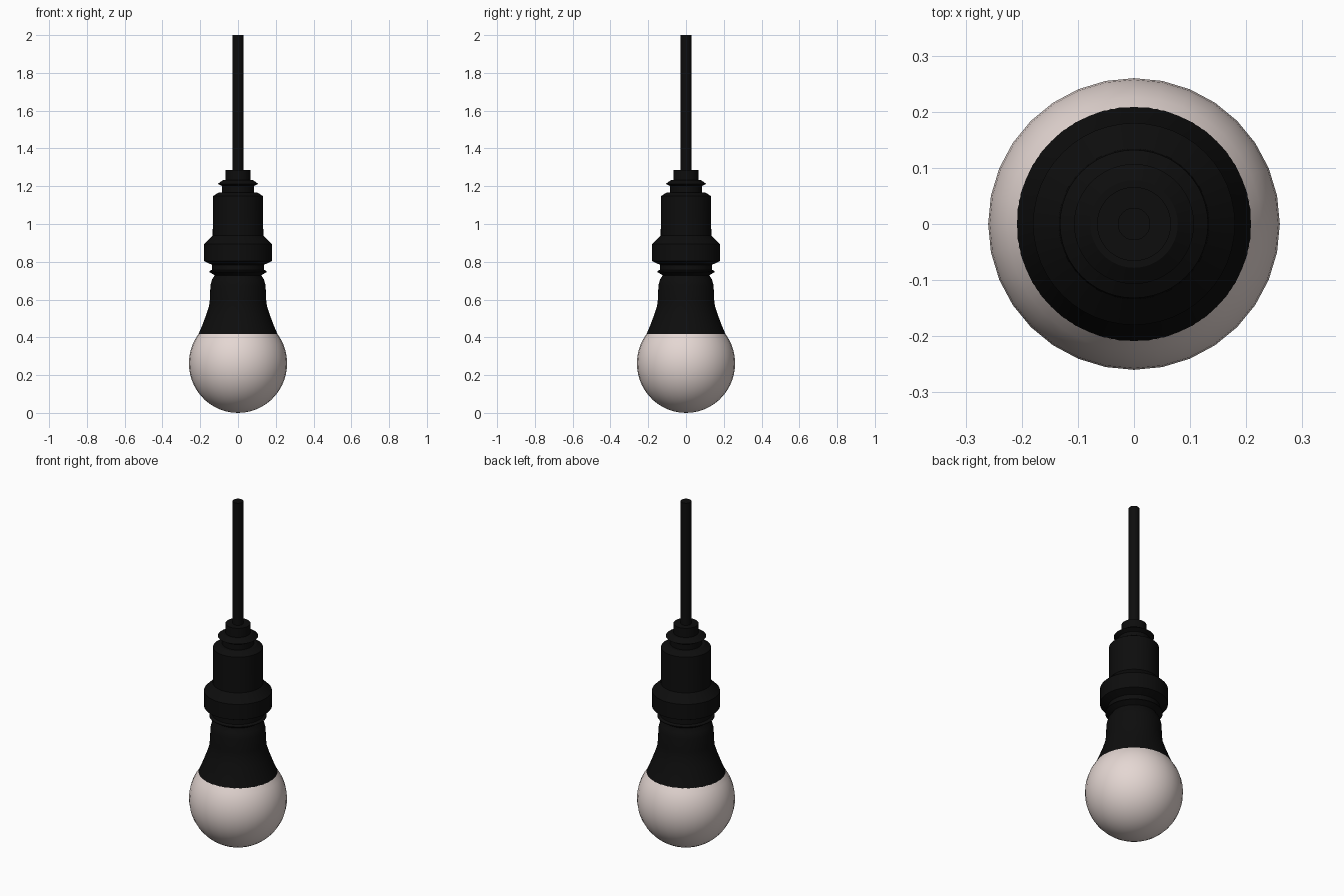
import bpy, bmesh, math

if "Cube" in bpy.data.objects:
    bpy.data.objects.remove(bpy.data.objects["Cube"])


def material(name, rgb):
    m = bpy.data.materials.new(name)
    m.diffuse_color = (*rgb, 1.0)
    m.use_nodes = True
    m.node_tree.nodes["Principled BSDF"].inputs["Base Color"].default_value = m.diffuse_color
    return m


black = material("black plastic", (0.004, 0.004, 0.004))
white = material("warm white glass", (0.78, 0.68, 0.65))


def lathe(name, profile, mat, segments=48, angle=30):
    """Spin a (radius, z) profile, listed bottom to top, around z."""
    bm = bmesh.new()
    rings = []
    for r, z in profile:
        if r < 1e-5:
            rings.append([bm.verts.new((0, 0, z))])
        else:
            rings.append([bm.verts.new((r * math.cos(2 * math.pi * i / segments),
                                        r * math.sin(2 * math.pi * i / segments), z))
                          for i in range(segments)])
    for a, b in zip(rings, rings[1:]):
        for i in range(segments):
            j = (i + 1) % segments
            if len(a) == 1:
                bm.faces.new((a[0], b[j], b[i]))
            elif len(b) == 1:
                bm.faces.new((a[i], a[j], b[0]))
            else:
                bm.faces.new((a[i], a[j], b[j], b[i]))
    bmesh.ops.recalc_face_normals(bm, faces=bm.faces)
    mesh = bpy.data.meshes.new(name)
    bm.to_mesh(mesh)
    bm.free()
    mesh.materials.append(mat)
    obj = bpy.data.objects.new(name, mesh)
    bpy.context.collection.objects.link(obj)
    bpy.ops.object.select_all(action='DESELECT')
    obj.select_set(True)
    bpy.context.view_layer.objects.active = obj
    bpy.ops.object.shade_smooth_by_angle(angle=math.radians(angle))
    return obj


# Glass globe: sphere cut off where the bulb body begins
R, CZ, CUT = 0.26, 0.262, 0.417
end = math.pi - math.acos((CUT - CZ) / R)
globe = [(R * math.sin(end * i / 18), CZ - (R + 0.002) * math.cos(end * i / 18))
         for i in range(19)]
lathe("bulb_globe", globe, white, 32)

# Bulb body: flared skirt narrowing up to the cap
lathe("bulb_body", [(0.209, CUT), (0.19, 0.462), (0.168, 0.52), (0.153, 0.566),
                    (0.149, 0.60), (0.146, 0.675), (0.138, 0.705), (0.122, 0.73),
                    (0.118, 0.76)], black)

# Socket: lower lip, wide ring and long barrel
lathe("socket", [(0, 0.728), (0.122, 0.728), (0.152, 0.746), (0.152, 0.75),
                 (0.138, 0.757), (0.138, 0.784), (0.18, 0.804), (0.18, 0.894),
                 (0.134, 0.94), (0.132, 1.148), (0.10, 1.168), (0, 1.168)], black)

# Cord grip: neck, flared washer and collar
lathe("cord_grip", [(0, 1.16), (0.084, 1.16), (0.084, 1.20), (0.107, 1.213),
                    (0.078, 1.233), (0.066, 1.233), (0.066, 1.286), (0, 1.286)], black)

# Hanging cord
lathe("cord", [(0, 1.27), (0.029, 1.27), (0.029, 2.0), (0, 2.0)], black, 24)
